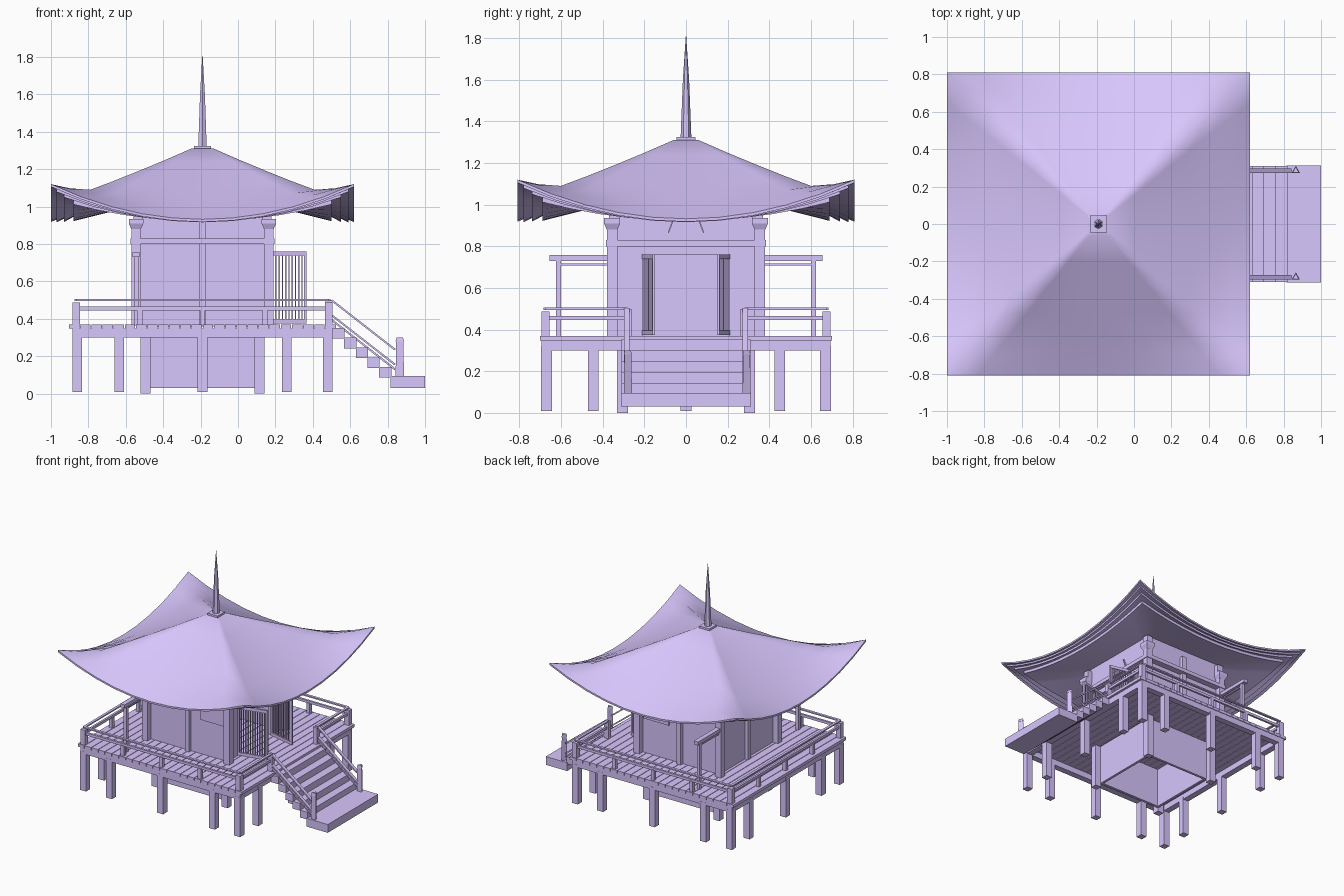
import bpy, bmesh, math
from mathutils import Vector, Matrix

if "Cube" in bpy.data.objects:
    bpy.data.objects.remove(bpy.data.objects["Cube"])

CX = -0.19  # pagoda axis; all coordinates below are relative to it
mat = bpy.data.materials.new("violet")
mat.diffuse_color = (0.69, 0.57, 0.99, 1)
mat.use_nodes = True
mat.node_tree.nodes["Principled BSDF"].inputs["Base Color"].default_value = mat.diffuse_color


def finish(name, bm, smooth=0):
    bmesh.ops.recalc_face_normals(bm, faces=bm.faces)
    me = bpy.data.meshes.new(name)
    bm.to_mesh(me)
    bm.free()
    me.materials.append(mat)
    ob = bpy.data.objects.new(name, me)
    ob.location.x = CX
    bpy.context.collection.objects.link(ob)
    if smooth:
        bpy.context.view_layer.objects.active = ob
        ob.select_set(True)
        bpy.ops.object.shade_smooth_by_angle(angle=math.radians(smooth))
        ob.select_set(False)
    return ob


def add_box(bm, x0, x1, y0, y1, z0, z1):
    m = Matrix.Translation(((x0 + x1) / 2, (y0 + y1) / 2, (z0 + z1) / 2)) @ \
        Matrix.Diagonal((x1 - x0, y1 - y0, z1 - z0, 1))
    bmesh.ops.create_cube(bm, size=1, matrix=m)


def add_beam(bm, p, q, w, h):
    p, q = Vector(p), Vector(q)
    d = q - p
    m = Matrix.Translation((p + q) / 2) @ d.to_track_quat('X', 'Z').to_matrix().to_4x4() @ \
        Matrix.Diagonal((d.length, w, h, 1))
    bmesh.ops.create_cube(bm, size=1, matrix=m)


def add_cone(bm, x, y, z0, z1, r0, r1, sides, turn=0):
    m = Matrix.Translation((x, y, (z0 + z1) / 2)) @ Matrix.Rotation(turn, 4, 'Z')
    bmesh.ops.create_cone(bm, cap_ends=True, segments=sides, radius1=r0, radius2=r1,
                          depth=z1 - z0, matrix=m)


def boxes(name, items):
    bm = bmesh.new()
    for b in items:
        add_box(bm, *b)
    return finish(name, bm)


def frame(h, w, z0, z1):
    """Four walls of a square ring with outer half size h and thickness w."""
    return [(-h, h, -h, -h + w, z0, z1), (-h, h, h - w, h, z0, z1),
            (-h, -h + w, -h + w, h - w, z0, z1), (h - w, h, -h + w, h - w, z0, z1)]


def post(x, y, s, z0, z1):
    return (x - s, x + s, y - s, y + s, z0, z1)


# Swept square roof: rings (half size, height at mid side, lift at the corners)
N = 10
rings = [(0.06, 1.31, 0), (0.2, 1.239, 0.01), (0.34, 1.168, 0.023), (0.48, 1.097, 0.038),
         (0.6, 1.036, 0.054), (0.71, 0.98, 0.118), (0.81, 0.932, 0.188), (0.81, 0.918, 0.188),
         (0.78, 0.93, 0.163), (0.78, 0.916, 0.163), (0.74, 0.935, 0.132), (0.74, 0.918, 0.132),
         (0.69, 0.945, 0.09), (0.69, 0.922, 0.09), (0.5, 0.97, 0.03), (0.32, 1.02, 0)]
bm = bmesh.new()
loops = []
for r, z, up in rings:
    loop = []
    for k in range(4):
        rot = Matrix.Rotation(k * math.pi / 2, 3, 'Z')
        for j in range(N):
            t = -1 + 2 * j / N
            loop.append(bm.verts.new(rot @ Vector((r * t, -r, z + up * t * t))))
    loops.append(loop)
for a, b in zip(loops, loops[1:]):
    for i in range(4 * N):
        j = (i + 1) % (4 * N)
        bm.faces.new((a[i], a[j], b[j], b[i]))
bm.faces.new(loops[0])
finish("roof", bm, 52)

# Roof cap and spire
boxes("spire_base", [(-0.045, 0.045, -0.045, 0.045, 1.295, 1.325)])
bm = bmesh.new()
add_cone(bm, 0, 0, 1.32, 1.6, 0.026, 0.015, 6)
add_cone(bm, 0, 0, 1.6, 1.81, 0.015, 0.001, 6)
finish("spire", bm)

# House walls with a doorway on the stair side
H, W = 0.335, 0.025
boxes("house_walls", frame(H, W, 0.36, 1.03)[:3] + [
    (H - W, H, -H + W, -0.21, 0.36, 1.03), (H - W, H, 0.21, H - W, 0.36, 1.03),
    (H - W, H, -0.21, 0.21, 0.76, 1.03)])
corners = [(sx, sy) for sx in (-1, 1) for sy in (-1, 1)]
boxes("house_columns",
      [post(sx * 0.355, sy * 0.355, 0.025, 0.365, 0.89) for sx, sy in corners] +
      [post(0, s * 0.345, 0.018, 0.365, 0.95) for s in (-1, 1)] +
      [post(-0.345, 0, 0.018, 0.365, 0.95)])
boxes("house_band", frame(0.385, 0.06, 0.8, 0.83))

# Flared column brackets with a block on top
bm = bmesh.new()
for sx, sy in corners:
    add_cone(bm, sx * 0.355, sy * 0.355, 0.88, 0.91, 0.036, 0.055, 4, math.pi / 4)
    add_box(bm, *post(sx * 0.355, sy * 0.355, 0.039, 0.91, 0.935))
    add_box(bm, *post(sx * 0.345, sy * 0.345, 0.025, 0.935, 1.0))
finish("column_brackets", bm)

# Inverted V struts above the doorway
bm = bmesh.new()
for s in (-1, 1):
    add_beam(bm, (0.342, s * 0.085, 0.865), (0.342, s * 0.06, 0.93), 0.016, 0.006)
finish("gable_struts", bm)

# Side windows
items = []
for s in (-1, 1):
    y0, y1 = sorted((s * 0.33, s * 0.343))
    items += [(0.10, 0.32, y0, y1, 0.64, 0.765)]
boxes("side_windows", items)

# Lattice doors, swung open
bm = bmesh.new()
for s in (-1, 1):
    def at(u, z):
        return (0.34 + 0.21 * u, s * (0.205 - 0.05 * u), z)
    for z in (0.385, 0.75):
        add_beam(bm, at(0, z), at(1, z), 0.014, 0.022)
    for i in range(13):
        u = i / 12
        wide = 0.014 if i in (0, 12) else 0.007
        add_beam(bm, at(u, 0.375), at(u, 0.76), wide, wide)
finish("lattice_doors", bm)

# Side screens reaching out from the rear corners
items = []
for s in (-1, 1):
    for x, w, a, b, z0, z1 in [(-0.355, 0.018, 0.37, 0.655, 0.73, 0.757),
                               (-0.355, 0.008, 0.37, 0.62, 0.708, 0.718),
                               (-0.355, 0.012, 0.6, 0.625, 0.365, 0.73)]:
        y0, y1 = sorted((s * a, s * b))
        items.append((x - w, x + w, y0, y1, z0, z1))
boxes("side_screens", items)

# Plank deck with edge beams
n, hw = 24, 0.715
step = 2 * hw / n
boxes("deck_boards", [(-hw + i * step + 0.002, -hw + (i + 1) * step - 0.002, -0.7, 0.7, 0.347, 0.37)
                      for i in range(n)])
boxes("deck_beams", frame(0.695, 0.05, 0.3, 0.348))

# Supporting posts and hollow core
pos = (-0.67, -0.445, 0, 0.45, 0.67)
boxes("deck_posts", [post(x, y, 0.026, 0.01, 0.32) for x in pos for y in pos
                     if max(abs(x), abs(y)) > 0.6])
boxes("core_posts", [post(sx * 0.305, sy * 0.305, 0.026, 0, 0.347) for sx, sy in corners])
boxes("core_walls", frame(0.285, 0.02, 0.03, 0.347))

# Railing with a gap at the stairs
R, G = 0.675, 0.28
bm = bmesh.new()
runs = [((-R, -R), (R, -R)), ((-R, R), (R, R)), ((-R, -R), (-R, R)),
        ((R, -R), (R, -G)), ((R, G), (R, R))]
for (ax, ay), (bx, by) in runs:
    add_beam(bm, (ax, ay, 0.5), (bx, by, 0.5), 0.02, 0.01)
    add_beam(bm, (ax, ay, 0.455), (bx, by, 0.455), 0.016, 0.02)
for t in (-0.335, 0, 0.335):
    for x, y in ((t, -R), (t, R), (-R, t)):
        add_box(bm, *post(x, y, 0.014, 0.365, 0.45))
for sx, sy in corners:
    add_box(bm, *post(sx * R, sy * R, 0.02, 0.365, 0.487))
for s in (-1, 1):
    add_box(bm, *post(R, s * G, 0.018, 0.35, 0.5))
finish("deck_railing", bm)

# Stairs and landing
boxes("stairs", [(0.695 + 0.0625 * i, 0.76 + 0.0625 * i, -0.31, 0.31,
                  0.295 - 0.0525 * i, 0.352 - 0.0525 * i) for i in range(5)])
boxes("stair_landing", [(1.005, 1.19, -0.313, 0.313, 0.03, 0.095)])

# Stair handrails with three-sided end posts
bm = bmesh.new()
for s in (-1, 1):
    y = s * 0.285
    for z, h in ((0.5, 0.01), (0.42, 0.01), (0.395, 0.01)):
        add_beam(bm, (0.69, y, z), (1.03, y, z - 0.265), 0.025, h)
    add_cone(bm, 1.055, y, 0.095, 0.29, 0.026, 0.022, 3)
    add_cone(bm, 1.055, y, 0.28, 0.3, 0.026, 0.02, 3)
finish("stair_handrails", bm)
